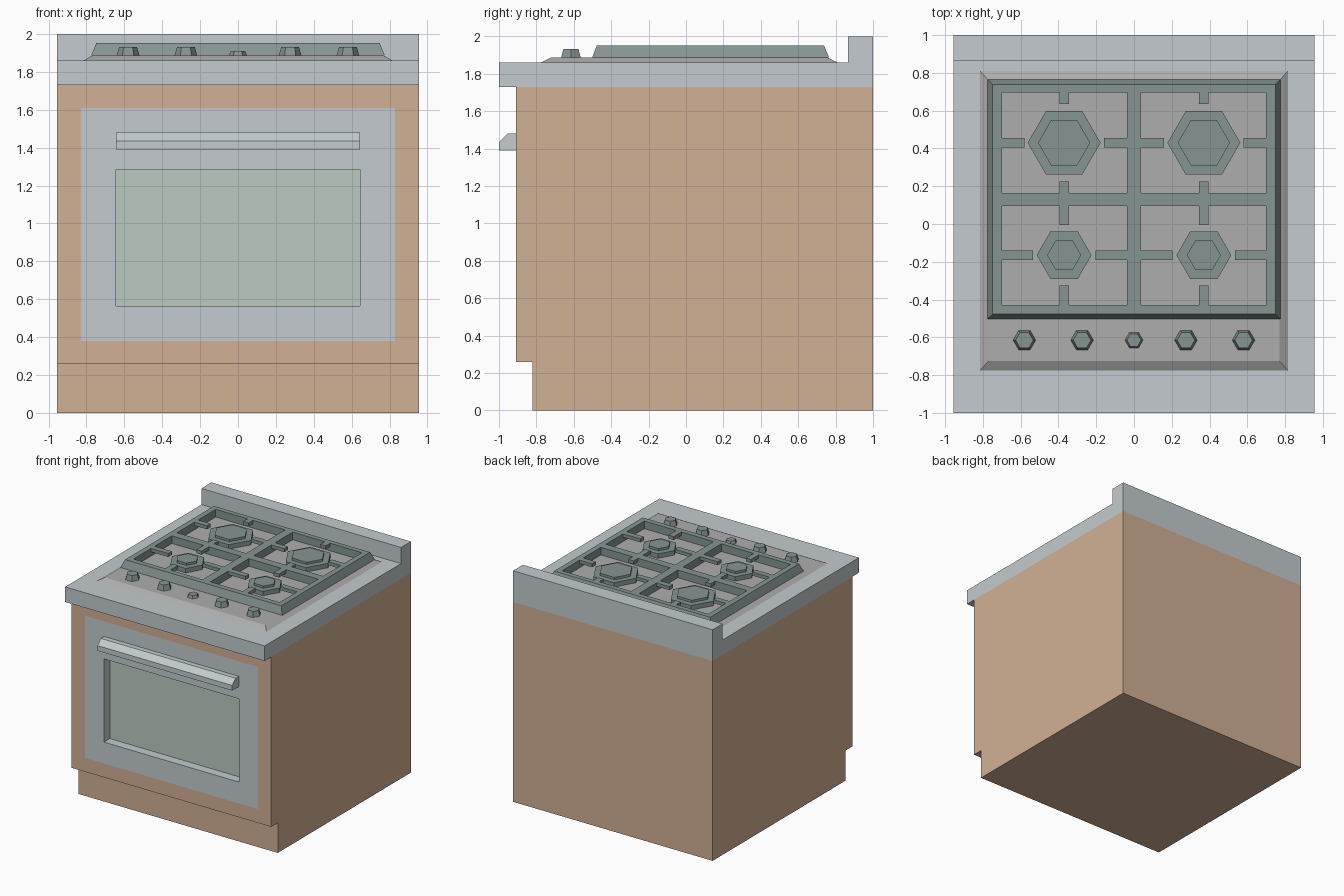
import bpy, bmesh, math

if "Cube" in bpy.data.objects:
    bpy.data.objects.remove(bpy.data.objects["Cube"])


def material(name, color):
    m = bpy.data.materials.new(name)
    m.diffuse_color = (*color, 1)
    m.use_nodes = True
    m.node_tree.nodes["Principled BSDF"].inputs["Base Color"].default_value = m.diffuse_color
    return m


WOOD = material("cabinet_tan", (0.64, 0.44, 0.30))
METAL = material("light_metal", (0.55, 0.60, 0.62))
DARK = material("dark_metal", (0.24, 0.30, 0.29))
PLATE = material("plate_grey", (0.43, 0.42, 0.42))
GLASS = material("oven_glass", (0.50, 0.59, 0.53))


def finish(bm, name, mat):
    bmesh.ops.recalc_face_normals(bm, faces=bm.faces)
    me = bpy.data.meshes.new(name)
    bm.to_mesh(me)
    bm.free()
    me.materials.append(mat)
    ob = bpy.data.objects.new(name, me)
    bpy.context.collection.objects.link(ob)
    return ob


def loft(bm, loops, cap=True, closed=False):
    """Bridge successive vertex loops; cap the ends or join last to first."""
    rings = [[bm.verts.new(p) for p in lp] for lp in loops]
    n = len(rings[0])
    pairs = list(zip(rings, rings[1:])) + ([(rings[-1], rings[0])] if closed else [])
    for a, b in pairs:
        for i in range(n):
            j = (i + 1) % n
            bm.faces.new((a[i], a[j], b[j], b[i]))
    if cap and not closed:
        bm.faces.new(rings[0])
        bm.faces.new(rings[-1])


def rect(x0, x1, y0, y1, z):
    return [(x0, y0, z), (x1, y0, z), (x1, y1, z), (x0, y1, z)]


def front_rect(x, z0, z1, y):
    return [(-x, y, z0), (x, y, z0), (x, y, z1), (-x, y, z1)]


def box(bm, x0, x1, y0, y1, z0, z1):
    loft(bm, [rect(x0, x1, y0, y1, z0), rect(x0, x1, y0, y1, z1)])


def hexagon(cx, cy, r, z):
    return [(cx + r * math.cos(k * math.pi / 3), cy + r * math.sin(k * math.pi / 3), z)
            for k in range(6)]


def extrude_x(name, profile, half, mat):
    bm = bmesh.new()
    loft(bm, [[(x, y, z) for y, z in profile] for x in (-half, half)])
    return finish(bm, name, mat)


def front_frame(name, outer, inner, mat):
    bm = bmesh.new()
    loft(bm, [front_rect(*outer, -0.91), front_rect(*outer, -0.82),
              front_rect(*inner, -0.82), front_rect(*inner, -0.91)], closed=True)
    return finish(bm, name, mat)


# Cabinet with toe kick, and the frame around the oven door
bm = bmesh.new()
box(bm, -0.955, 0.955, -0.82, 1, 0, 1.73)
finish(bm, "cabinet_body", WOOD)
OPENING, WINDOW = (0.83, 0.38, 1.61), (0.645, 0.565, 1.285)
front_frame("cabinet_front", (0.955, 0.26, 1.73), OPENING, WOOD)

# Oven door flush with the cabinet, recessed glass, handle
front_frame("oven_door", OPENING, WINDOW, METAL)
bm = bmesh.new()
box(bm, -0.645, 0.645, -0.83, -0.82, 0.565, 1.285)
finish(bm, "oven_window", GLASS)
extrude_x("door_handle", [(-0.91, 1.39), (-1, 1.39), (-1, 1.435), (-0.955, 1.48),
                          (-0.91, 1.48)], 0.645, METAL)

# Worktop with upstand at the back
extrude_x("worktop", [(-1, 1.73), (1, 1.73), (1, 2), (0.865, 2), (0.865, 1.86),
                      (-1, 1.86)], 0.955, METAL)

# Bevelled hob plate
bm = bmesh.new()
loft(bm, [rect(-0.815, 0.815, -0.775, 0.81, 1.86), rect(-0.77, 0.77, -0.725, 0.76, 1.886)])
finish(bm, "hob_plate", PLATE)

# Pan grate: sloped outer frame and cross bars
Z0, Z1 = 1.886, 1.952
bm = bmesh.new()
hole = (-0.70, 0.70, -0.43, 0.695)
loft(bm, [rect(-0.775, 0.775, -0.502, 0.765, Z0), rect(-0.748, 0.748, -0.477, 0.738, Z1),
          rect(*hole, Z1), rect(*hole, Z0)], closed=True)
box(bm, -0.037, 0.037, -0.43, 0.695, Z0, Z1)
for s in (-1, 1):
    xs = sorted((s * 0.037, s * 0.70))
    box(bm, *xs, 0.095, 0.165, Z0, Z1)

# Burners: centre y, outer radius, cap radius, finger gap, near and far grate edges
BURNERS = [(0.43, 0.193, 0.138, 0.21, 0.165, 0.695),
           (-0.165, 0.145, 0.09, 0.165, -0.43, 0.095)]
FZ = 1.922
for cy, r, cap, gap, y0, y1 in BURNERS:
    for cx in (-0.37, 0.37):
        # grate fingers reaching toward the burner
        side = sorted((math.copysign(0.037, cx), math.copysign(0.70, cx)))
        box(bm, side[0], cx - gap, cy - 0.025, cy + 0.025, FZ, Z1)
        box(bm, cx + gap, side[1], cy - 0.025, cy + 0.025, FZ, Z1)
        box(bm, cx - 0.025, cx + 0.025, y0, cy - gap + 0.005, FZ, Z1)
        box(bm, cx - 0.025, cx + 0.025, cy + gap - 0.005, y1, FZ, Z1)
        b = bmesh.new()
        loft(b, [hexagon(cx, cy, r, Z0), hexagon(cx, cy, r, 1.925),
                 hexagon(cx, cy, cap, 1.925), hexagon(cx, cy, cap, 1.945)])
        finish(b, "burner", DARK)
finish(bm, "pan_grate", DARK)

# Control knobs
for x in (-0.58, -0.275, 0, 0.275, 0.58):
    r, top = (0.06, 1.932) if x else (0.048, 1.91)
    bm = bmesh.new()
    loft(bm, [hexagon(x, -0.615, r, Z0), hexagon(x, -0.615, r * 0.78, top)])
    finish(bm, "control_knob", DARK)
